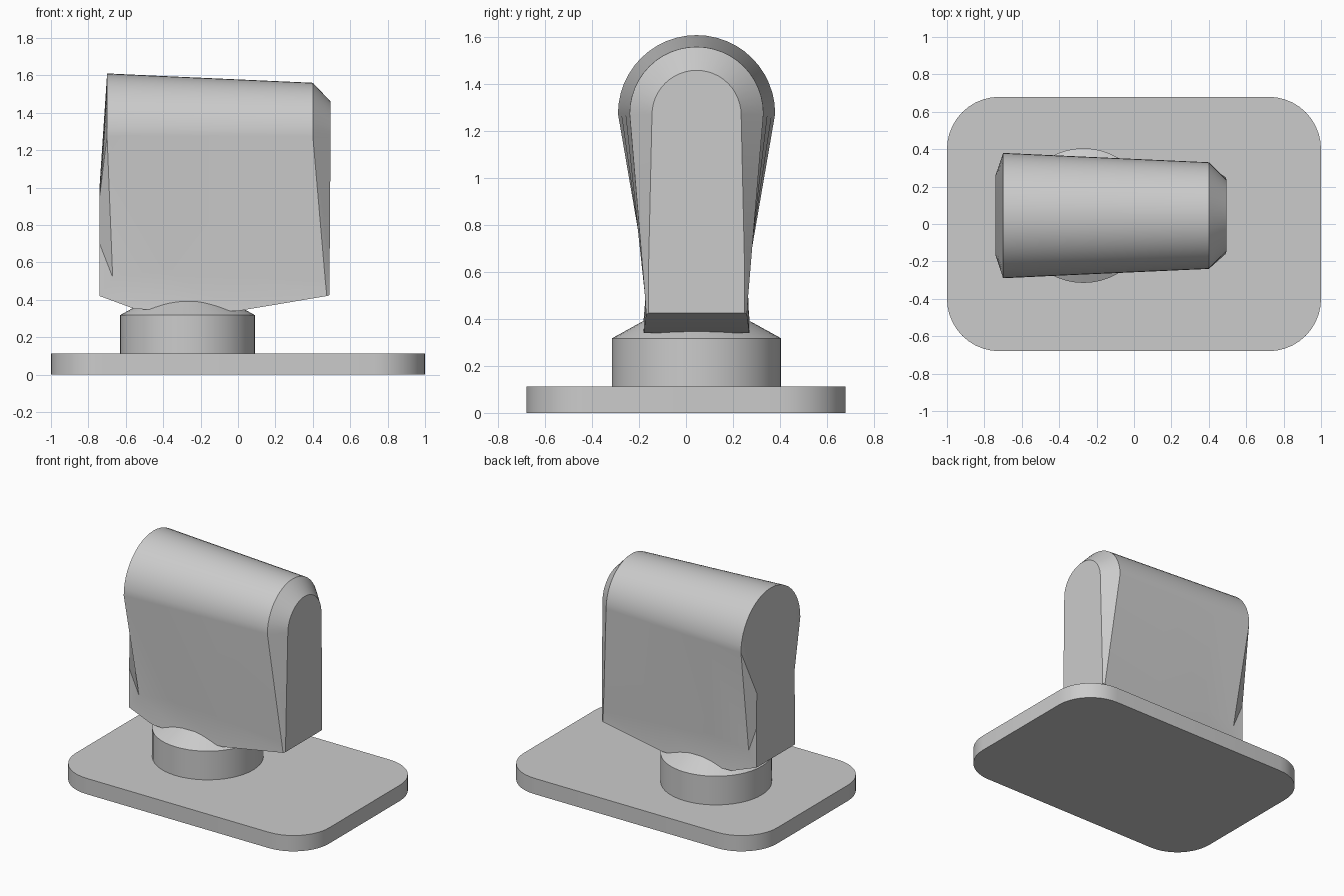
import bpy, bmesh
from math import sin, cos, pi

cube = bpy.data.objects.get("Cube")
if cube:
    bpy.data.objects.remove(cube)

grey = bpy.data.materials.new("plain grey")
grey.use_nodes = True
colour = (0.6, 0.6, 0.6, 1)
grey.diffuse_color = colour
grey.node_tree.nodes["Principled BSDF"].inputs["Base Color"].default_value = colour


def loft(name, rings, angle=30):
    """Skin a list of equal-length point rings and cap both ends."""
    bm = bmesh.new()
    rows = [[bm.verts.new(p) for p in ring] for ring in rings]
    for a, b in zip(rows, rows[1:]):
        for i in range(len(a)):
            j = (i + 1) % len(a)
            bm.faces.new((a[i], a[j], b[j], b[i]))
    bm.faces.new(rows[0])
    bm.faces.new(rows[-1])
    bmesh.ops.recalc_face_normals(bm, faces=bm.faces)
    mesh = bpy.data.meshes.new(name)
    bm.to_mesh(mesh)
    bm.free()
    mesh.materials.append(grey)
    obj = bpy.data.objects.new(name, mesh)
    bpy.context.collection.objects.link(obj)
    bpy.ops.object.select_all(action='DESELECT')
    obj.select_set(True)
    bpy.context.view_layer.objects.active = obj
    bpy.ops.object.shade_smooth_by_angle(angle=angle * pi / 180)
    return obj


# Base plate: rounded rectangle
def rounded_rect(hx, hy, r, z, steps=10):
    pts = []
    for k, (sx, sy) in enumerate([(1, 1), (-1, 1), (-1, -1), (1, -1)]):
        for i in range(steps + 1):
            a = (k + i / steps) * pi / 2
            pts.append((sx * (hx - r) + r * cos(a), sy * (hy - r) + r * sin(a), z))
    return pts


loft("base_plate", [rounded_rect(1, 0.68, 0.28, z) for z in (0, 0.113)])


# Swivel collar: short cylinder with a conical top
def circle(r, z, n=48):
    return [(-0.27 + r * cos(2 * pi * i / n), 0.045 + r * sin(2 * pi * i / n), z)
            for i in range(n)]


loft("swivel_collar", [circle(0.36, 0.10), circle(0.36, 0.318), circle(0.23, 0.39)], 20)


# Head: arched cross-sections, each with a waist point and a bottom corner per side
def section(x, r, zc, rise, waist, bottom, n=24):
    pts = [(x, 0.045 + r * cos(pi * i / n), zc + rise * sin(pi * i / n))
           for i in range(n + 1)]
    for side, corners in ((-1, (waist, bottom)), (1, (bottom, waist))):
        pts += [(cx, 0.045 + side * half, z) for cx, half, z in corners]
    return pts


loft("head", [
    section(-0.74, 0.213, 0.95, 0.06, (-0.74, 0.216, 0.70), (-0.74, 0.216, 0.42)),
    section(-0.70, 0.335, 1.275, 0.335, (-0.67, 0.205, 0.52), (-0.55, 0.225, 0.35)),
    section(-0.40, 0.321, 1.275, 0.321, (-0.40, 0.212, 0.56), (-0.30, 0.23, 0.345)),
    section(0.0, 0.303, 1.275, 0.303, (0.0, 0.214, 0.53), (0.0, 0.225, 0.34)),
    section(0.40, 0.285, 1.275, 0.285, (0.467, 0.22, 0.50), (0.475, 0.215, 0.42)),
    section(0.495, 0.19, 1.27, 0.19, (0.49, 0.205, 0.60), (0.488, 0.205, 0.425)),
])
